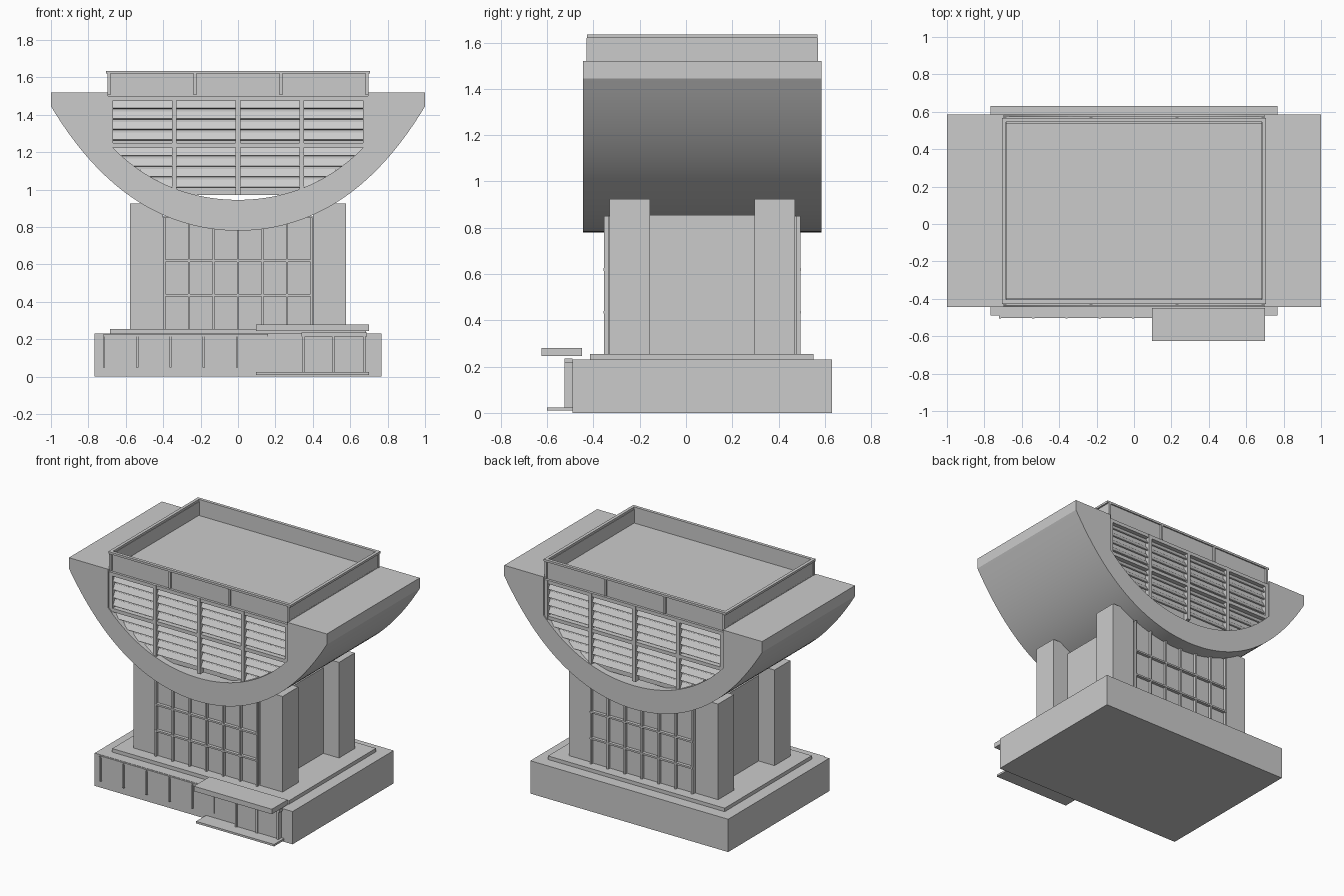
import bpy, bmesh, math
from mathutils import Matrix

if "Cube" in bpy.data.objects:
    bpy.data.objects.remove(bpy.data.objects["Cube"], do_unlink=True)

concrete = bpy.data.materials.new("light grey")
concrete.use_nodes = True
GREY = (0.6, 0.6, 0.6, 1)
concrete.diffuse_color = GREY
concrete.node_tree.nodes["Principled BSDF"].inputs["Base Color"].default_value = GREY

MID_Y = 0.07  # centre of the building, front to back


def finish(name, bm):
    bmesh.ops.recalc_face_normals(bm, faces=bm.faces)
    mesh = bpy.data.meshes.new(name)
    bm.to_mesh(mesh)
    bm.free()
    mesh.materials.append(concrete)
    obj = bpy.data.objects.new(name, mesh)
    bpy.context.collection.objects.link(obj)
    return obj


def add_box(bm, x0, x1, y0, y1, z0, z1, tilt=0):
    centre = Matrix.Translation(((x0 + x1) / 2, (y0 + y1) / 2, (z0 + z1) / 2))
    size = Matrix.Diagonal((x1 - x0, y1 - y0, z1 - z0, 1))
    bmesh.ops.create_cube(bm, size=1, matrix=centre @ Matrix.Rotation(tilt, 4, "X") @ size)


def boxes(name, *items):
    bm = bmesh.new()
    for item in items:
        add_box(bm, *item)
    return finish(name, bm)


def front_and_back(name, items):
    """Boxes on the front, plus the same boxes mirrored to the back."""
    back = [(a, b, 2 * MID_Y - d, 2 * MID_Y - c, e, f, *[-t for t in rest])
            for a, b, c, d, e, f, *rest in items]
    return boxes(name, *items, *back)


def extrude_profile(name, points, y0, y1):
    bm = bmesh.new()
    face = bm.faces.new([bm.verts.new((x, y0, z)) for x, z in points])
    moved = bmesh.ops.extrude_face_region(bm, geom=[face])["geom"]
    verts = [v for v in moved if isinstance(v, bmesh.types.BMVert)]
    bmesh.ops.translate(bm, verts=verts, vec=(0, y1 - y0, 0))
    return finish(name, bm)


def outer(x):
    return 0.78 + 0.5 * x**2 + 0.165 * x**4


def inner(x):
    return 0.945 + 0.5 * x**2 + 0.272 * x**4


def hidden(x):
    """Line inside the bowl where the infill parts end."""
    return max(0.97, inner(x) - 0.05)


def span(width, n):
    return [width * (2 * i / n - 1) for i in range(n + 1)]


# Base and step
boxes("base", (-0.768, 0.766, -0.49, 0.63, 0, 0.23))
boxes("step", (-0.685, 0.685, -0.415, 0.55, 0.23, 0.255))

# Corner pillars, side walls and infill
pillars = [(x, x + 0.177, -0.33, -0.155, 0.255, 0.925) for x in (-0.578, 0.4)]
front_and_back("corner_pillars", pillars)
boxes("side_walls", (-0.455, 0.455, -0.155, 0.295, 0.255, 0.855))
boxes("glass_walls", (-0.4, 0.39, -0.335, 0.475, 0.255, 0.85))

# Glazing bars on the lower storey
bars = [(x - 0.006, x + 0.006, -0.355, -0.335, 0.255, 0.85) for x in span(0.393, 6)]
bars += [(-0.399, 0.399, -0.357, -0.335, z - 0.006, z + 0.006) for z in (0.435, 0.62)]
front_and_back("glazing_bars", bars)

# Curved bowl with an open middle
curve = span(1, 64)
well = span(0.695, 48)
profile = [(-1, 1.52)] + [(x, outer(x)) for x in curve] + [(1, 1.52), (0.695, 1.52)]
profile += [(x, inner(x)) for x in reversed(well)] + [(-0.695, 1.52)]
bowl = extrude_profile("bowl", profile, -0.445, 0.585)
bpy.ops.object.select_all(action="DESELECT")
bowl.select_set(True)
bpy.context.view_layer.objects.active = bowl
bpy.ops.object.shade_smooth_by_angle(angle=math.radians(20))

# Upper hall filling the bowl
hall = [(-0.696, 1.525)] + [(x, hidden(x)) for x in well] + [(0.696, 1.525)]
extrude_profile("upper_hall", hall, -0.4, 0.54)


def half_width(z):
    return max([x for x in well if hidden(x) <= z - 0.02] + [0.1])


# Window frame and tilted louvers
frame = [(x - 0.013, x + 0.013, -0.437, -0.4, hidden(x), 1.5) for x in span(0.682, 4)]
frame += [(-0.695, 0.695, -0.435, -0.4, z, z + 0.025) for z in (1.475, 1.225)]
front_and_back("window_frame", frame)
louvers = []
for top in (1.452, 1.2):
    for i in range(4):
        z = top - 0.056 * i
        w = half_width(z)
        louvers.append((-w, w, -0.419, -0.411, z - 0.022, z + 0.022, math.radians(-30)))
front_and_back("louvers", louvers)

# Roof parapet
def ring(x, y, t, z0, z1):
    y0, y1 = MID_Y - y, MID_Y + y
    return [(-x, x, y0, y0 + t, z0, z1), (-x, x, y1 - t, y1, z0, z1),
            (-x, -x + t, y0 + t, y1 - t, z0, z1), (x - t, x, y0 + t, y1 - t, z0, z1)]


boxes("parapet", *ring(0.695, 0.488, 0.013, 1.5, 1.62))
boxes("parapet_cap", *ring(0.707, 0.497, 0.022, 1.62, 1.635))
posts = [(x - 0.008, x + 0.008, -0.43, -0.415, 1.505, 1.62) for x in span(0.69, 3)]
front_and_back("parapet_posts", posts)

# Shop front along the base
boxes("shop_window", (-0.72, 0.16, -0.496, -0.49, 0.055, 0.215))
strips = [(x - 0.006, x + 0.006, -0.505, -0.49, 0.05, 0.225) for x in
          [-0.717 + 0.178 * i for i in range(5)]]
boxes("shop_window_bars", (-0.72, 0.16, -0.502, -0.49, 0.215, 0.228), *strips)

# Entrance with canopy and doorstep
boxes("entrance_porch", (0.345, 0.68, -0.515, -0.49, 0.02, 0.23))
boxes("entrance_frame", (0.34, 0.69, -0.525, -0.49, 0.215, 0.235),
      *[(x - 0.007, x + 0.007, -0.525, -0.51, 0.02, 0.23) for x in (0.35, 0.51, 0.675)])
boxes("canopy", (0.095, 0.7, -0.625, -0.45, 0.245, 0.28))
boxes("doorstep", (0.095, 0.7, -0.6, -0.49, 0.01, 0.024))
